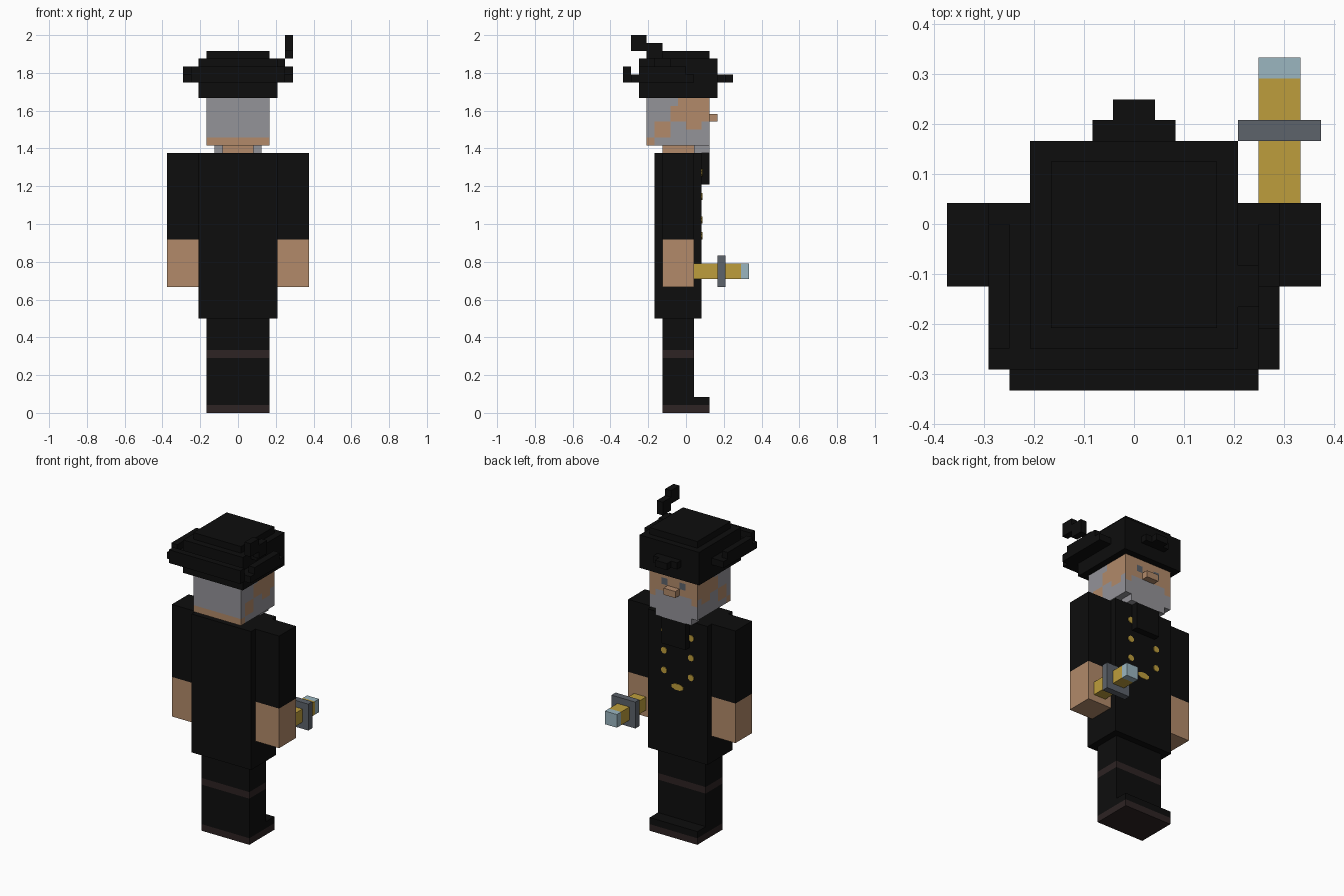
import bpy, bmesh, math

if "Cube" in bpy.data.objects:
    bpy.data.objects.remove(bpy.data.objects["Cube"], do_unlink=True)

U = 1 / 24  # one block unit


def material(name, rgb):
    col = [((c / 255 + 0.055) / 1.055) ** 2.4 if c > 10 else c / 255 / 12.92 for c in rgb] + [1.0]
    m = bpy.data.materials.new(name)
    m.use_nodes = True
    m.diffuse_color = col
    bsdf = m.node_tree.nodes["Principled BSDF"]
    bsdf.inputs["Base Color"].default_value = col
    bsdf.inputs["Roughness"].default_value = 0.9
    return m


BLACK = material("black cloth", (13, 13, 13))
BROWN = material("dark brown leather", (45, 35, 35))
SKIN = material("skin", (178, 138, 106))
GREY = material("grey hair", (148, 147, 152))
STEEL = material("steel grey", (93, 99, 107))
GOLD = material("gold", (190, 158, 60))
GLASS = material("pale blue glass", (155, 182, 192))


def finish(name, bm, *mats):
    me = bpy.data.meshes.new(name)
    bm.to_mesh(me)
    bm.free()
    for m in mats:
        me.materials.append(m)
    ob = bpy.data.objects.new(name, me)
    bpy.context.collection.objects.link(ob)
    return ob


def add_box(bm, x0, x1, y0, y1, z0, z1):
    lo, hi = (x0, y0, z0), (x1, y1, z1)
    for v in bmesh.ops.create_cube(bm, size=1)["verts"]:
        v.co = [(lo[i] if v.co[i] < 0 else hi[i]) * U for i in range(3)]


def boxes(name, mat, *dims):
    bm = bmesh.new()
    for d in dims:
        add_box(bm, *d)
    return finish(name, bm, mat)


def plate(name, mat, x, z, rx, rz, y):
    """Thin eight-sided plate on a surface facing +y."""
    bm = bmesh.new()
    vs = [bm.verts.new(((x + rx * math.cos(a)) * U, y * U, (z + rz * math.sin(a)) * U))
          for a in [math.pi / 8 + k * math.pi / 4 for k in range(8)]]
    f = bm.faces.new(vs)
    ext = bmesh.ops.extrude_face_region(bm, geom=[f])
    for v in ext["geom"]:
        if isinstance(v, bmesh.types.BMVert):
            v.co.y += 0.004
    bmesh.ops.recalc_face_normals(bm, faces=bm.faces)
    return finish(name, bm, mat)


# Legs and boots
boxes("boot_soles", BROWN, (-4, 4, -3, 3, 0, 1))
boxes("boots", BLACK, (-4, 4, -3, 1, 1, 7), (-4, 4, 1, 3, 1, 2))
boxes("boot_cuff", BROWN, (-4, 4, -3, 1, 7, 8))
boxes("trousers", BLACK, (-4, 4, -3, 1, 8, 12))

# Coat, cravat and arms
boxes("coat", BLACK, (-5, 5, -4, 2, 12, 33))
boxes("cravat", BLACK, (-2, 2, 2, 3, 29, 33))
for side, s in (("left", 1), ("right", -1)):
    a, b = sorted((5 * s, 9 * s))
    boxes(side + "_sleeve", BLACK, (a, b, -3, 1, 22, 33))
    boxes(side + "_hand", SKIN, (a, b, -3, 1, 16, 22))
    for i in range(3):
        plate(f"{side}_button_{i + 1}", GOLD, 2.25 * s, 30.5 - 3 * i, 0.5, 0.5, 2)
plate("buckle", GOLD, 0, 22.5, 1.05, 0.5, 2)

# Neck and beard tip
boxes("neck", SKIN, (-2, 2, -3, 1, 33, 34))
boxes("beard_tip", GREY, (-3, 3, 1, 3, 33, 34))

# Head: rows run from the top down; S skin, G hair, E eye
FACE = ["SSSSSSSS", "SSSSSSSS", "SSSSSSSS", "SSESSESS",
        "SSSSSSSS", "SGGGGGGS", "GGGGGGGG", "GGGGGGGG"]
SIDE = ["GGGGSSSS", "GGGGSSSS", "GGGGSSSS", "GGGSSSSS",
        "GGGSSSSS", "GSSGGSSG", "GSSGGGGG", "SGGGGGGG"]  # back to front
bm = bmesh.new()
bmesh.ops.create_cube(bm, size=8)
bmesh.ops.subdivide_edges(bm, edges=bm.edges[:], cuts=7, use_grid_fill=True)
bm.normal_update()
for f in bm.faces:
    c = f.calc_center_median()
    col, row = [max(0, min(7, int(v))) for v in (c.x + 4, 4 - c.z)]
    depth = max(0, min(7, int(c.y + 4)))
    if f.normal.y > 0.5:
        key = FACE[row][col]
    elif abs(f.normal.x) > 0.5:
        key = SIDE[row][depth]
    elif f.normal.y < -0.5:
        key = "S" if row == 7 else "G"
    else:
        key = "G" if depth > 2 else "S"
    f.material_index = "SGE".index(key)
for v in bm.verts:
    v.co = (v.co.x * U, (v.co.y - 1) * U, (v.co.z + 38) * U)
finish("head", bm, SKIN, GREY, STEEL)
boxes("nose", SKIN, (-1, 1, 3, 4, 37, 38))

# Hat with turned-up brim, visor and tassel
boxes("hat_crown", BLACK, (-5, 5, -6, 4, 40, 45), (-4, 4, -5, 3, 45, 46))
boxes("hat_brim", BLACK, (-7, 7, -7, 1, 42, 43), (-6, 6, -8, -7, 42, 43))
boxes("hat_visor", BLACK, (-2, 2, 4, 5, 42, 43), (-1, 1, 5, 6, 42, 43))
boxes("hat_brim_edge", BLACK, (-6, 6, -8, -7, 43, 44),
      (-7, -6, -6, 0, 43, 44), (6, 7, -6, 0, 43, 44))
boxes("tassel", BLACK, (5, 6, -4, -2, 44, 45), (6, 7, -5, -3, 45, 47), (6, 7, -7, -5, 46, 48))

# Spyglass in the left hand
boxes("spyglass_tube", GOLD, (6, 8, 1, 4, 17, 19), (6, 8, 5, 7, 17, 19))
boxes("spyglass_ring", STEEL, (5, 9, 4, 5, 16, 20))
boxes("spyglass_lens", GLASS, (6, 8, 7, 8, 17, 19))
